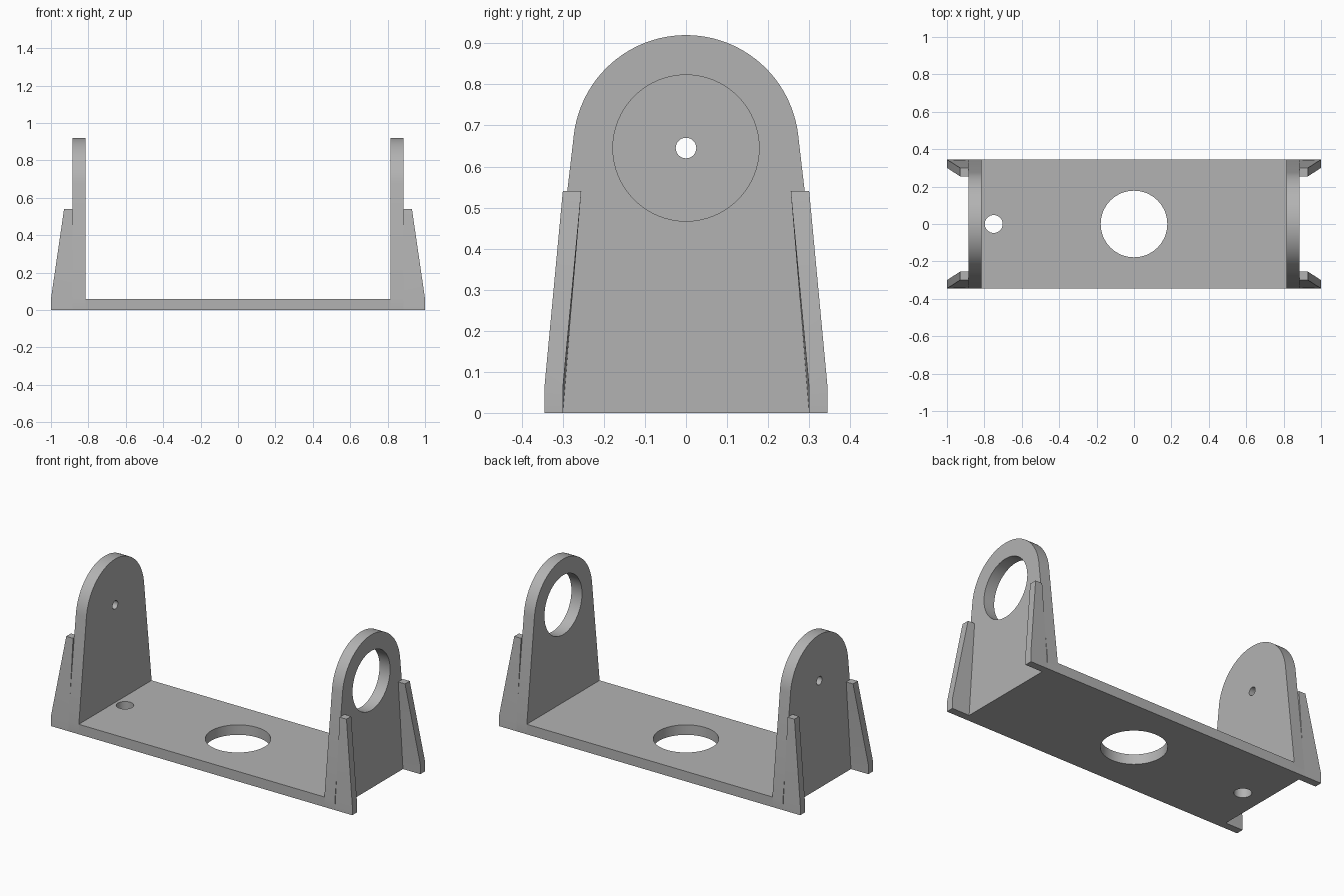
import bpy, bmesh
from math import sin, cos, pi, radians
from mathutils import Matrix, Vector

cube = bpy.data.objects.get("Cube")
if cube:
    bpy.data.objects.remove(cube, do_unlink=True)

grey = bpy.data.materials.new("mid grey")
grey.use_nodes = True
colour = (0.45, 0.45, 0.45, 1)
grey.diffuse_color = colour
grey.node_tree.nodes["Principled BSDF"].inputs["Base Color"].default_value = colour

HALF_DEPTH, FLOOR = 0.345, 0.06     # half depth and thickness of the base
INNER, OUTER, END = 0.815, 0.885, 1.0   # x of plate faces and bracket ends
PIVOT_Z, ROUND_R = 0.645, 0.275     # centre and radius of the rounded plate top


def finish(name, bm):
    bmesh.ops.recalc_face_normals(bm, faces=bm.faces)
    mesh = bpy.data.meshes.new(name)
    bm.to_mesh(mesh)
    bm.free()
    obj = bpy.data.objects.new(name, mesh)
    bpy.context.collection.objects.link(obj)
    mesh.materials.append(grey)
    bpy.ops.object.select_all(action='DESELECT')
    obj.select_set(True)
    bpy.context.view_layer.objects.active = obj
    bpy.ops.object.shade_smooth_by_angle(angle=radians(30))
    return obj


def circle(u, v, r, n=64):
    return [(u + r * cos(2 * pi * i / n), v + r * sin(2 * pi * i / n)) for i in range(n)]


def slab(name, loops, thickness, matrix):
    """Fill an outline with holes, thicken it and place it."""
    bm = bmesh.new()
    for loop in loops:
        verts = [bm.verts.new((u, v, 0)) for u, v in loop]
        for a, b in zip(verts, verts[1:] + verts[:1]):
            bm.edges.new((a, b))
    bmesh.ops.triangle_fill(bm, edges=bm.edges[:], use_beauty=True, normal=(0, 0, 1))
    bmesh.ops.dissolve_limit(bm, angle_limit=0.01, verts=bm.verts[:], edges=bm.edges[:])
    geom = bmesh.ops.extrude_face_region(bm, geom=bm.faces[:])["geom"]
    moved = [g for g in geom if isinstance(g, bmesh.types.BMVert)]
    bmesh.ops.translate(bm, verts=moved, vec=(0, 0, thickness))
    bm.transform(matrix)
    return finish(name, bm)


# Base with a large centre hole and a small cable hole
w, d = INNER, HALF_DEPTH
slab("base", [[(-w, -d), (w, -d), (w, d), (-w, d)],
              circle(0, 0, 0.178), circle(-0.75, 0, 0.048, 32)],
     FLOOR, Matrix.Identity(4))

# Upright end plates: tapered sides running tangent into a round top
tangent = radians(6.6)
arc = [tangent + (pi - 2 * tangent) * i / 48 for i in range(49)]
outline = [(-d, FLOOR), (-d, 0), (d, 0), (d, FLOOR)]
outline += [(ROUND_R * cos(a), PIVOT_Z + ROUND_R * sin(a)) for a in arc]
for name, x, hole in (("left_plate", INNER, 0.178), ("right_plate", -OUTER, 0.025)):
    place = Matrix(((0, 0, 1, x), (1, 0, 0, 0), (0, 1, 0, 0), (0, 0, 0, 1)))
    slab(name, [outline, circle(0, PIVOT_Z, hole)], OUTER - INNER, place)


# Tapered ribs that brace the plates at the four corners
def rib(name, sx, sy):
    bm = bmesh.new()
    rings = []
    # height, outer x, y shift at the root, y shift at the free edge
    for z, xo, root, tip in ((0, END, 0, 0), (FLOOR, END, 0.005, 0), (0.54, 0.93, 0.045, 0.045)):
        corners = [(OUTER, 0.30 - root), (xo, 0.30 - tip),
                   (xo, d - tip), (OUTER, d - root)]
        rings.append([bm.verts.new((sx * x, sy * y, z)) for x, y in corners])
    for low, high in zip(rings, rings[1:]):
        for i in range(4):
            j = (i + 1) % 4
            bm.faces.new((low[i], low[j], high[j], high[i]))
    bm.faces.new(rings[0])
    bm.faces.new(rings[-1])
    finish(name, bm)


for side, sx in (("left", 1), ("right", -1)):
    for end, sy in (("front", -1), ("back", 1)):
        rib(f"{side}_{end}_rib", sx, sy)
